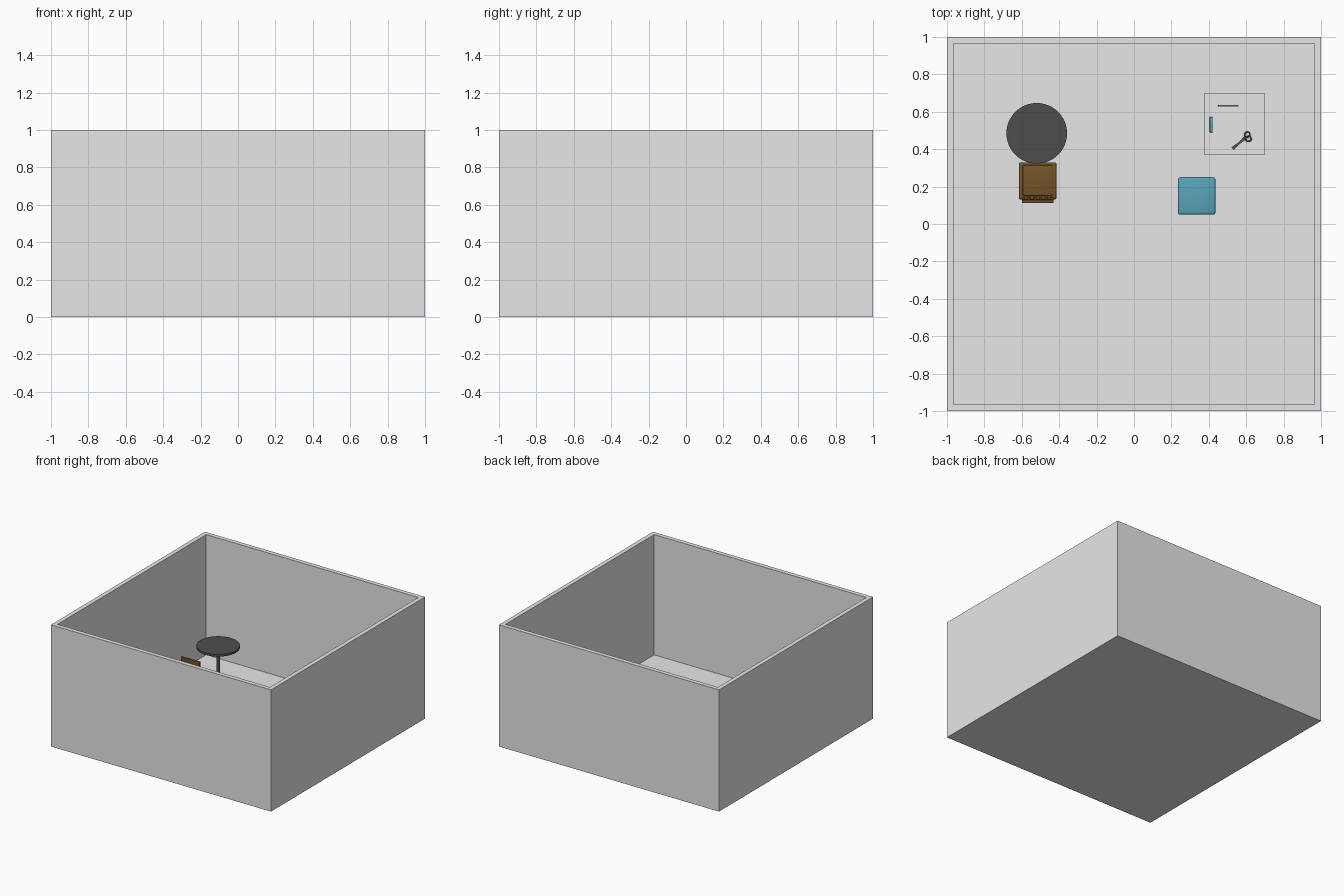
import bpy, bmesh, math
from mathutils import Matrix, Vector

if "Cube" in bpy.data.objects:
    bpy.data.objects.remove(bpy.data.objects["Cube"])


def material(name, rgb):
    m = bpy.data.materials.new(name)
    m.diffuse_color = (*rgb, 1)
    m.use_nodes = True
    m.node_tree.nodes["Principled BSDF"].inputs["Base Color"].default_value = m.diffuse_color
    return m


GREY = material("wall_grey", (0.8, 0.8, 0.8))
PALE = material("pale_desk", (0.85, 0.85, 0.85))
DARK = material("dark_grey", (0.075, 0.075, 0.075))
BROWN = material("brown_wood", (0.18, 0.09, 0.022))
BLUE = material("teal_blue", (0.1, 0.37, 0.48))


def finish(bm, name, mat, smooth=False):
    me = bpy.data.meshes.new(name)
    bmesh.ops.recalc_face_normals(bm, faces=bm.faces)
    bm.to_mesh(me)
    bm.free()
    me.materials.append(mat)
    ob = bpy.data.objects.new(name, me)
    bpy.context.collection.objects.link(ob)
    if smooth:
        bpy.ops.object.select_all(action='DESELECT')
        ob.select_set(True)
        bpy.context.view_layer.objects.active = ob
        bpy.ops.object.shade_smooth_by_angle(angle=math.radians(40))
    return ob


def box(name, mat, lo, hi, bevel=0.0, rot=None):
    """Box from corner to corner, optionally rounded and rotated about its centre."""
    lo, hi = Vector(lo), Vector(hi)
    bm = bmesh.new()
    bmesh.ops.create_cube(bm, size=1)
    bmesh.ops.scale(bm, vec=hi - lo, verts=bm.verts)
    if bevel:
        bmesh.ops.bevel(bm, geom=bm.edges[:], offset=bevel, segments=3,
                        profile=0.5, affect='EDGES')
    if rot:
        bmesh.ops.transform(bm, matrix=rot, verts=bm.verts)
    bmesh.ops.translate(bm, vec=(lo + hi) / 2, verts=bm.verts)
    return finish(bm, name, mat, bevel > 0)


def disc(name, mat, x, y, z0, z1, r0, r1, sides=48):
    bm = bmesh.new()
    bmesh.ops.create_cone(bm, cap_ends=True, segments=sides, radius1=r0,
                          radius2=r1, depth=z1 - z0)
    bmesh.ops.translate(bm, vec=(x, y, (z0 + z1) / 2), verts=bm.verts)
    return finish(bm, name, mat, True)


def legs(name, mat, cx, cy, spread, half, z0, z1):
    for i, (sx, sy) in enumerate([(-1, -1), (1, -1), (1, 1), (-1, 1)]):
        x, y = cx + sx * spread, cy + sy * spread
        box(f"{name}_{i + 1}", mat, (x - half, y - half, z0), (x + half, y + half, z1))


# Room: open box with thin floor, made by insetting and sinking the top face
FLOOR = 0.012
bm = bmesh.new()
bmesh.ops.create_cube(bm, size=1)
bmesh.ops.scale(bm, vec=(2, 2, 1), verts=bm.verts)
bmesh.ops.translate(bm, vec=(0, 0, 0.5), verts=bm.verts)
top = max(bm.faces, key=lambda f: f.calc_center_median().z)
bmesh.ops.inset_region(bm, faces=[top], thickness=0.05)
inner = bmesh.ops.extrude_face_region(bm, geom=[top])["geom"]
bmesh.ops.translate(bm, vec=(0, 0, FLOOR - 1),
                    verts=[g for g in inner if isinstance(g, bmesh.types.BMVert)])
if top.is_valid:
    bmesh.ops.delete(bm, geom=[top], context='FACES_ONLY')
finish(bm, "room", GREY)

# Round pedestal table
TX, TY = -0.52, 0.485
disc("round_table_top", DARK, TX, TY, 0.375, 0.392, 0.162, 0.162)
disc("round_table_post", DARK, TX, TY, 0.025, 0.376, 0.014, 0.014, 16)
disc("round_table_base", DARK, TX, TY, FLOOR, 0.027, 0.09, 0.08)

# Brown chair: seat, cushion, legs, slatted back leaning away from the table
CX, CY = -0.515, 0.23
box("chair_seat", BROWN, (CX - 0.1, CY - 0.1, 0.2), (CX + 0.1, CY + 0.1, 0.225), 0.01)
box("chair_cushion", BROWN, (CX - 0.08, CY - 0.08, 0.22), (CX + 0.08, CY + 0.085, 0.232), 0.005)
legs("chair_leg", BROWN, CX, CY, 0.082, 0.01, FLOOR, 0.205)
lean = Matrix.Rotation(math.radians(4), 4, 'X')
box("chair_top_rail", BROWN, (CX - 0.085, 0.113, 0.38), (CX + 0.085, 0.13, 0.42), 0.004, lean)
for i in range(6):
    x = CX - 0.077 + i * 0.0308
    box(f"chair_slat_{i + 1}", BROWN, (x - 0.008, 0.123, 0.215), (x + 0.008, 0.135, 0.395), 0, lean)

# Blue square stool
SX, SY = 0.335, 0.15
box("stool_seat", BLUE, (SX - 0.1, SY - 0.1, 0.19), (SX + 0.1, SY + 0.1, 0.23), 0.012)
legs("stool_leg", BLUE, SX, SY, 0.08, 0.011, FLOOR, 0.195)

# Pale square desk
DX, DY, DZ = 0.538, 0.535, 0.34
box("desk_top", PALE, (DX - 0.163, DY - 0.163, DZ - 0.025), (DX + 0.163, DY + 0.163, DZ))
legs("desk_leg", PALE, DX, DY, 0.145, 0.013, FLOOR, DZ - 0.02)

# Small things lying on the desk
box("pen", DARK, (0.45, 0.628, DZ), (0.56, 0.637, DZ + 0.008), 0.003)
box("eraser", BLUE, (0.404, 0.49, DZ), (0.42, 0.572, DZ + 0.012), 0.003)
for i, (angle, hx, hy) in enumerate([(36, 0.605, 0.478), (46, 0.612, 0.455)]):
    turn = Matrix.Rotation(math.radians(angle), 4, 'Z')
    box(f"scissor_blade_{i + 1}", DARK, (0.515, 0.427, DZ + i * 0.003),
        (0.61, 0.439, DZ + 0.003 + i * 0.003), 0, turn)
    bpy.ops.mesh.primitive_torus_add(location=(hx, hy, DZ + 0.004), major_radius=0.014,
                                     minor_radius=0.004, major_segments=20, minor_segments=8)
    ring = bpy.context.object
    ring.name = f"scissor_handle_{i + 1}"
    ring.data.materials.append(DARK)
    bpy.ops.object.shade_smooth_by_angle()
